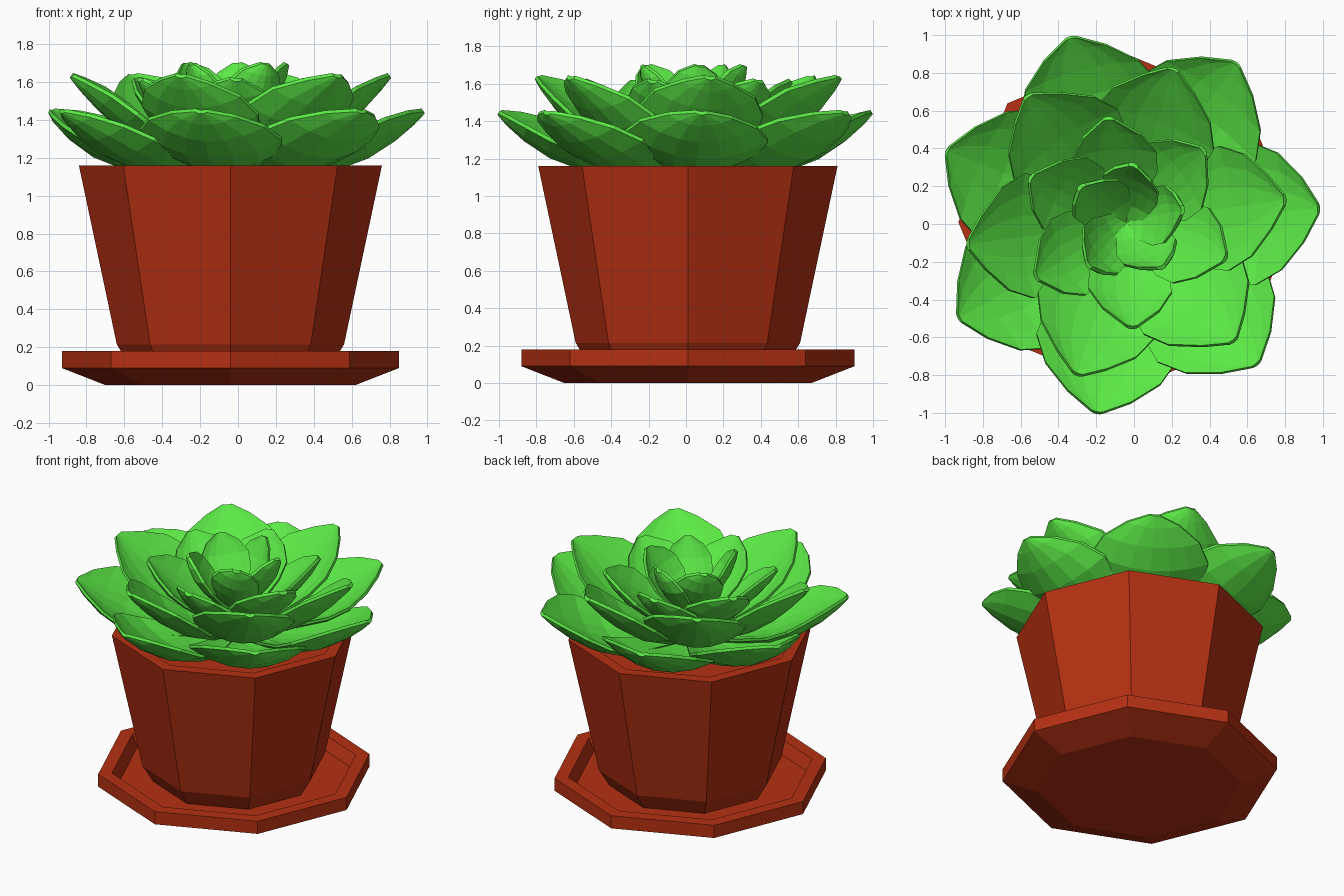
import bpy, bmesh, math

if "Cube" in bpy.data.objects:
    bpy.data.objects.remove(bpy.data.objects["Cube"])

CX, CY = -0.03, 0.01


def material(name, rgb):
    m = bpy.data.materials.new(name)
    m.diffuse_color = (*rgb, 1)
    m.use_nodes = True
    m.node_tree.nodes["Principled BSDF"].inputs["Base Color"].default_value = m.diffuse_color
    return m


def make_object(name, bm, mat):
    bmesh.ops.recalc_face_normals(bm, faces=bm.faces[:])
    me = bpy.data.meshes.new(name)
    bm.to_mesh(me)
    bm.free()
    ob = bpy.data.objects.new(name, me)
    ob.location = (CX - 0.01, CY, 0)
    me.materials.append(mat)
    bpy.context.collection.objects.link(ob)
    return ob


def lathe(name, profile, mat, sides=8):
    """Spin a (radius, z) profile into a closed octagonal body."""
    bm = bmesh.new()
    rings = [[bm.verts.new((r * math.cos(2 * math.pi * i / sides),
                            r * math.sin(2 * math.pi * i / sides), z))
              for i in range(sides)] for r, z in profile]
    for a, b in zip(rings, rings[1:]):
        for i in range(sides):
            j = (i + 1) % sides
            bm.faces.new((a[i], a[j], b[j], b[i]))
    bm.faces.new(rings[0])
    bm.faces.new(rings[-1])
    return make_object(name, bm, mat)


def leaf(name, stations, cup, thick, roll, angle, mat, across=6):
    """Cupped, thick leaf; stations are (radius, z, half width) along its spine."""
    bm = bmesh.new()
    ca, sa = math.cos(angle), math.sin(angle)
    n = len(stations)
    wmax = max(s[2] for s in stations)
    top, bottom = [], []
    for k, (r, z, w) in enumerate(stations):
        a, b = stations[max(k - 1, 0)], stations[min(k + 1, n - 1)]
        length = math.hypot(b[0] - a[0], b[1] - a[1])
        nr, nz = -(b[1] - a[1]) / length, (b[0] - a[0]) / length
        for side, grid in ((0, top), (1, bottom)):
            row = []
            for i in range(across + 1):
                v = 2 * i / across - 1
                lift = cup * (w / wmax) * v * v - roll * w * v
                if side:
                    lift -= 0.02 + thick * (w / wmax) * (1 - v * v)
                x, y = r + nr * lift, w * v
                row.append(bm.verts.new((x * ca - y * sa, x * sa + y * ca, z + nz * lift)))
            grid.append(row)
    for k in range(n - 1):
        for i in range(across):
            for g in (top, bottom):
                bm.faces.new((g[k][i], g[k][i + 1], g[k + 1][i + 1], g[k + 1][i]))
        for i in (0, across):
            bm.faces.new((top[k][i], top[k + 1][i], bottom[k + 1][i], bottom[k][i]))
    for k in (0, n - 1):
        for i in range(across):
            bm.faces.new((top[k][i], top[k][i + 1], bottom[k][i + 1], bottom[k][i]))
    return make_object(name, bm, mat)


clay = material("clay", (0.46, 0.03, 0.006))
green = material("leaf_green", (0.107, 0.82, 0.062))

# Saucer with raised rim, and the hollow tapered pot standing in it
lathe("saucer", [(0.66, 0), (0.89, 0.09), (0.89, 0.18), (0.80, 0.18), (0.76, 0.10)], clay)
lathe("pot", [(0.53, 0.10), (0.60, 0.215), (0.80, 1.16), (0.72, 1.16), (0.69, 1.07)], clay)

# Leaf rings: name, leaf directions, cup, belly thickness, roll, spine stations
rings = [
    ("outer_leaf", [4 + i * 360 / 7 for i in range(7)], 0.08, 0.05, 0.07,
     [(0.10, 1.13, 0.10), (0.35, 1.16, 0.24), (0.55, 1.20, 0.35), (0.70, 1.26, 0.38),
      (0.84, 1.34, 0.31), (0.95, 1.41, 0.17), (1.015, 1.453, 0.03)]),
    ("middle_leaf", [8, 73, 128, 188, 252, 312], 0.07, 0.05, 0.1,
     [(0.06, 1.15, 0.09), (0.26, 1.22, 0.21), (0.43, 1.31, 0.30), (0.56, 1.41, 0.33),
      (0.68, 1.51, 0.27), (0.78, 1.59, 0.14), (0.84, 1.64, 0.03)]),
    ("inner_leaf", [43, 100, 155, 211, 273, 340], 0.05, 0.04, 0.15,
     [(0.04, 1.22, 0.07), (0.18, 1.29, 0.15), (0.29, 1.38, 0.21), (0.39, 1.465, 0.22),
      (0.48, 1.55, 0.15), (0.55, 1.62, 0.03)]),
    ("heart_leaf", [12, 83, 142, 228, 308], 0.04, 0.03, 0.25,
     [(-0.02, 1.30, 0.05), (0.09, 1.38, 0.11), (0.17, 1.48, 0.15), (0.23, 1.57, 0.15),
      (0.27, 1.65, 0.10), (0.295, 1.70, 0.025)]),
]
for name, directions, cup, thick, roll, stations in rings:
    for i, deg in enumerate(directions):
        leaf(f"{name}_{i + 1}", stations, cup, thick, roll, math.radians(deg), green)
